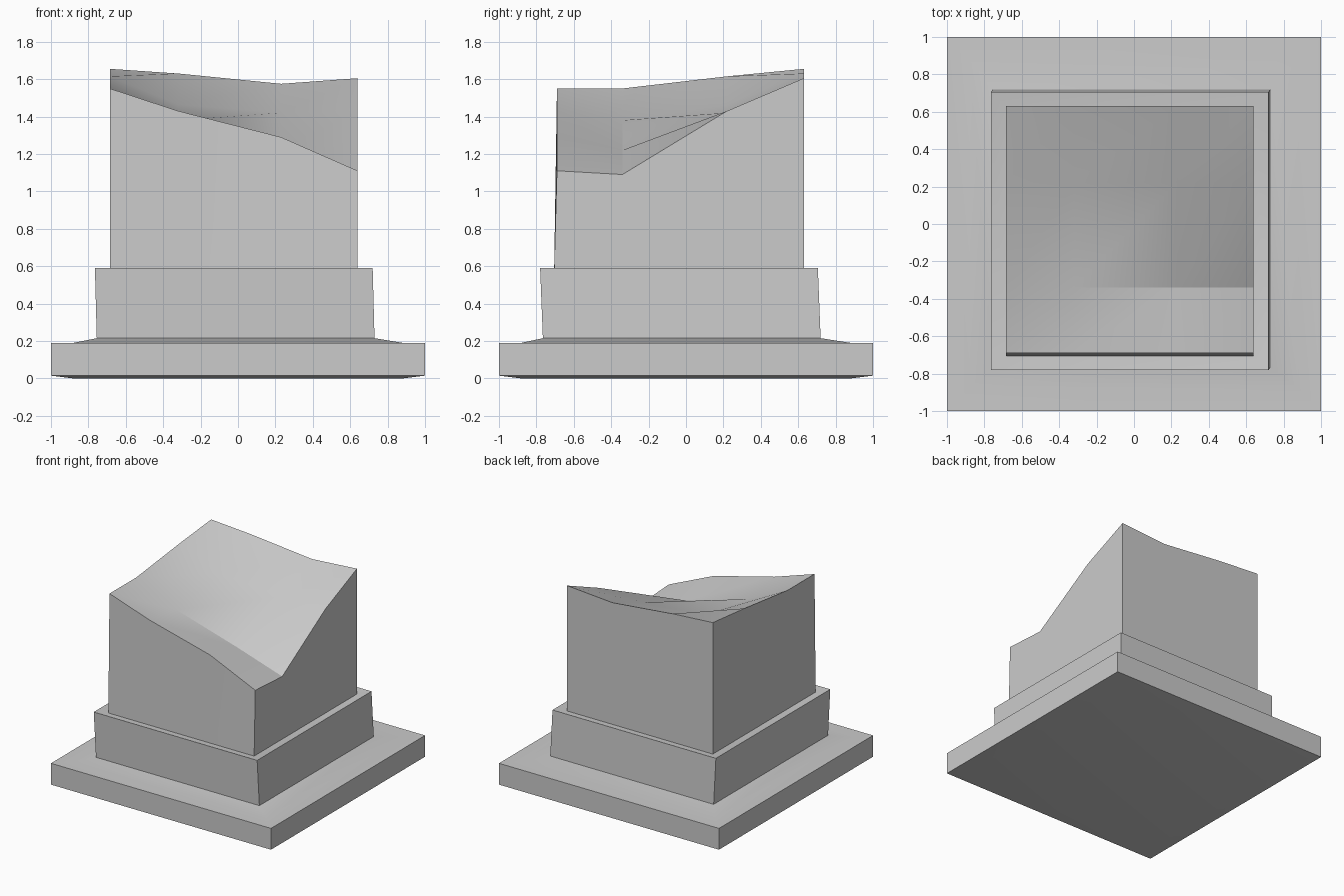
import bpy, bmesh, math

if "Cube" in bpy.data.objects:
    bpy.data.objects.remove(bpy.data.objects["Cube"])


def finish(name, bm):
    bmesh.ops.recalc_face_normals(bm, faces=bm.faces)
    mesh = bpy.data.meshes.new(name)
    bm.to_mesh(mesh)
    bm.free()
    ob = bpy.data.objects.new(name, mesh)
    bpy.context.collection.objects.link(ob)
    bpy.ops.object.select_all(action='DESELECT')
    bpy.context.view_layer.objects.active = ob
    ob.select_set(True)
    bpy.ops.object.shade_smooth_by_angle(angle=math.radians(20))
    return ob


def loft(name, rings):
    """Stack rectangles given as (x0, x1, y0, y1, z) and close both ends."""
    bm = bmesh.new()
    loops = [[bm.verts.new(p) for p in ((x0, y0, z), (x1, y0, z), (x1, y1, z), (x0, y1, z))]
             for x0, x1, y0, y1, z in rings]
    for a, b in zip(loops, loops[1:]):
        for i in range(4):
            j = (i + 1) % 4
            bm.faces.new((a[i], a[j], b[j], b[i]))
    bm.faces.new(loops[0][::-1])
    bm.faces.new(loops[-1])
    return finish(name, bm)


# Square slab with a faintly dished underside and a low sloping collar on top
loft("base_slab", [
    (-0.88, 0.88, -0.88, 0.88, 0.0),
    (-1, 1, -1, 1, 0.015),
    (-1, 1, -1, 1, 0.19),
    (-0.88, 0.88, -0.88, 0.88, 0.19),
    (-0.755, 0.73, -0.765, 0.72, 0.215),
])

# Slightly leaning plinth block, top ledge dipping towards the shaft
loft("plinth", [
    (-0.755, 0.73, -0.765, 0.72, 0.21),
    (-0.765, 0.72, -0.78, 0.705, 0.59),
    (-0.685, 0.64, -0.705, 0.63, 0.575),
])

# Broken shaft: uneven top grid with walls dropped from its rim
xs = (-0.685, -0.32, 0.23, 0.64)
ys = (-0.69, -0.34, 0.22, 0.63)
heights = (
    (1.55, 1.43, 1.29, 1.11),
    (1.55, 1.38, 1.22, 1.09),
    (1.615, 1.465, 1.42, 1.43),
    (1.655, 1.63, 1.575, 1.605),
)
bm = bmesh.new()
top = [[bm.verts.new((x, y, h)) for x, h in zip(xs, row)] for y, row in zip(ys, heights)]
for j in range(3):
    for i in range(3):
        bm.faces.new((top[j][i], top[j][i + 1], top[j + 1][i + 1], top[j + 1][i]))
rim = (top[0][:3] + [top[j][3] for j in range(3)]
       + top[3][:0:-1] + [top[j][0] for j in (3, 2, 1)])
foot = [bm.verts.new((v.co.x, -0.705 if v.co.y < -0.6 else v.co.y, 0.57)) for v in rim]
for i in range(len(rim)):
    j = (i + 1) % len(rim)
    bm.faces.new((foot[i], foot[j], rim[j], rim[i]))
bm.faces.new(foot[::-1])
finish("broken_shaft", bm)
